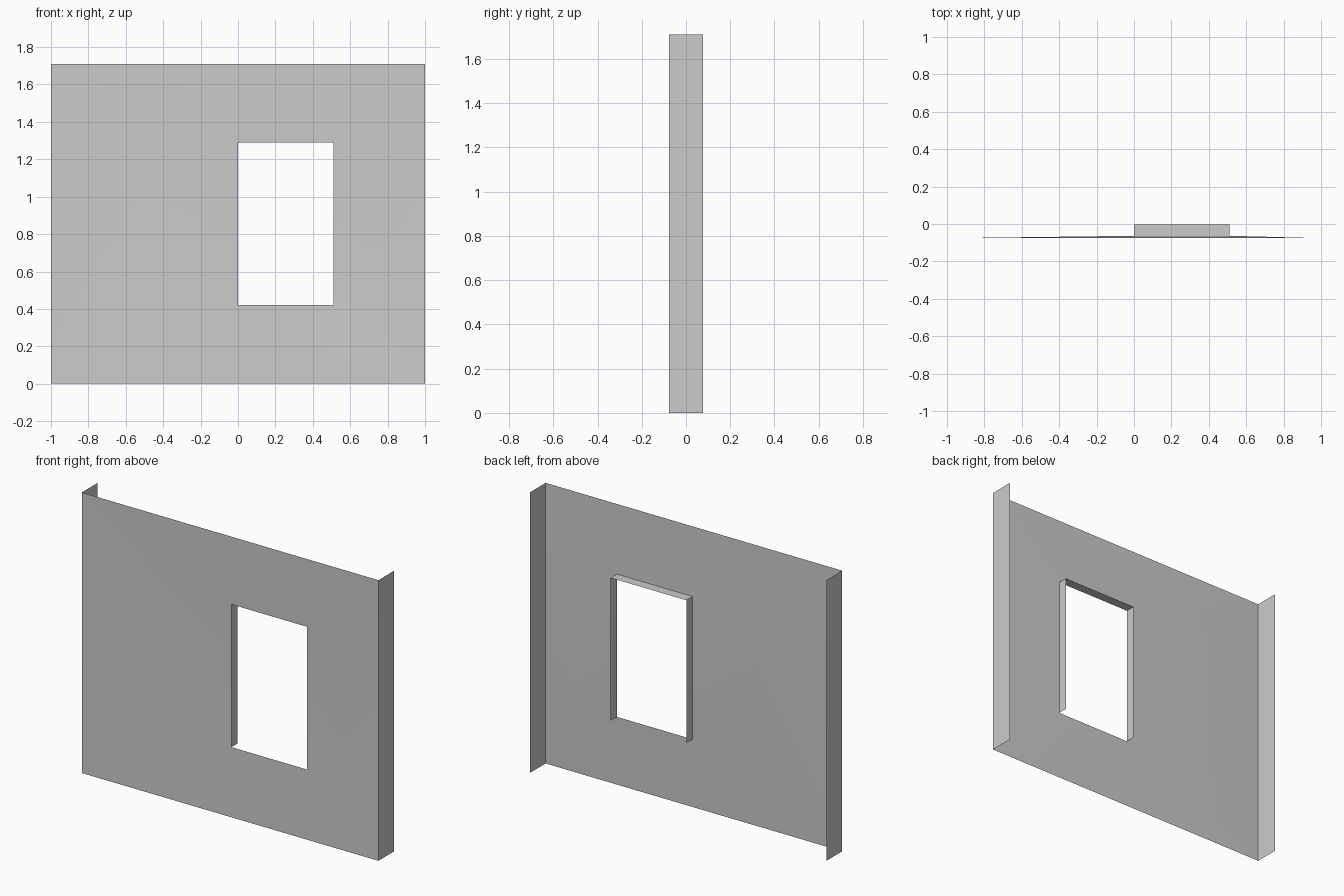
import bpy

if "Cube" in bpy.data.objects:
    bpy.data.objects.remove(bpy.data.objects["Cube"])

FRONT, BACK, H = -0.076, 0.076, 1.71      # wall depth range and height
X0, X1, Z0, Z1 = 0.0, 0.51, 0.42, 1.29    # window opening
RIM, INNER = -0.063, -0.003               # depth range of the window reveal


def sheet(name, verts, faces):
    mesh = bpy.data.meshes.new(name)
    mesh.from_pydata(verts, [], faces)
    obj = bpy.data.objects.new(name, mesh)
    bpy.context.collection.objects.link(obj)
    return obj


def rect(x0, x1, z0, z1, y):
    return [(x0, y, z0), (x1, y, z0), (x1, y, z1), (x0, y, z1)]


# Front panel: a ring of four quads, dished slightly towards the window
panel = sheet("front_panel",
              rect(-1, 1, 0, H, FRONT) + rect(X0, X1, Z0, Z1, RIM),
              [(i, (i + 1) % 4, (i + 1) % 4 + 4, i + 4) for i in range(4)])
panel.data.shade_smooth()

# End returns at both sides of the wall
for name, x, face in (("left_return", -1, (3, 2, 1, 0)),
                      ("right_return", 1, (0, 1, 2, 3))):
    sheet(name, [(x, FRONT, 0), (x, BACK, 0), (x, BACK, H), (x, FRONT, H)], [face])

# Window reveal: two jambs and the lintel, open at the sill
path = [(X0, Z0), (X0, Z1), (X1, Z1), (X1, Z0)]
sheet("window_reveal",
      [(x, y, z) for y in (RIM, INNER) for x, z in path],
      [(i, i + 4, i + 5, i + 1) for i in range(3)])
